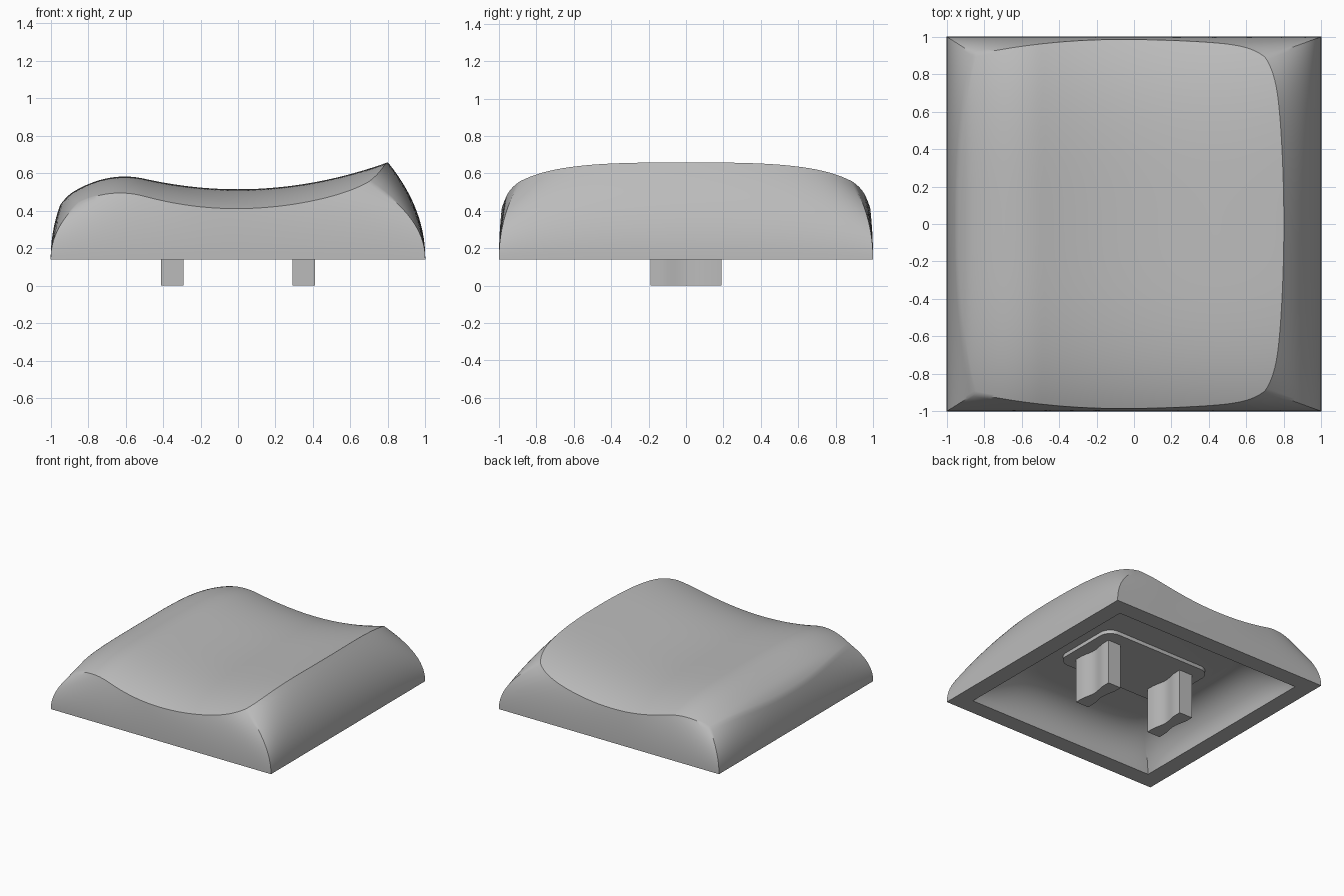
import bpy, bmesh, math

if "Cube" in bpy.data.objects:
    bpy.data.objects.remove(bpy.data.objects["Cube"])

grey = bpy.data.materials.new("plain grey")
grey.use_nodes = True
grey.diffuse_color = (0.5, 0.5, 0.5, 1)
grey.node_tree.nodes["Principled BSDF"].inputs["Base Color"].default_value = grey.diffuse_color

N = 64          # grid cells along each side of the top
RIM_Z = 0.14    # height of the open bottom rim
PAD_Z = 0.37    # underside of the stem pad
CEILING_Z = 0.40


def finish(bm, name):
    bmesh.ops.recalc_face_normals(bm, faces=bm.faces)
    mesh = bpy.data.meshes.new(name)
    bm.to_mesh(mesh)
    bm.free()
    mesh.materials.append(grey)
    obj = bpy.data.objects.new(name, mesh)
    bpy.context.collection.objects.link(obj)
    bpy.ops.object.select_all(action='DESELECT')
    obj.select_set(True)
    bpy.context.view_layer.objects.active = obj
    bpy.ops.object.shade_smooth_by_angle(angle=math.radians(32))
    return obj


def prism(name, outline, z0, z1):
    bm = bmesh.new()
    face = bm.faces.new([bm.verts.new((x, y, z0)) for x, y in outline])
    top = bmesh.ops.extrude_face_region(bm, geom=[face])["geom"]
    moved = [v for v in top if isinstance(v, bmesh.types.BMVert)]
    bmesh.ops.translate(bm, verts=moved, vec=(0, 0, z1 - z0))
    return finish(bm, name)


def dish_height(x, y):
    """Saddle dish that rolls over on the -x side and towards both y ends."""
    roll = 1.3 * max(0, -x - 0.5) ** 2 + 25 * max(0, -x - 0.85) ** 3
    return 0.515 + 0.225 * x * x - roll - 0.11 * y ** 4


def top_point(u, v):
    """Map the unit square onto the bowed outline of the dish."""
    right = 0.80 - 0.05 * v * v - 0.05 * v ** 10
    left = -0.95 + 0.10 * abs(v) ** 2.4
    x = left + (right - left) * (u + 1) / 2
    drop = 0.04 * u * u + 0.055 * u ** 10 if u > 0 else 0.08 * u * u
    y = (0.985 - drop) * v
    return x, y, dish_height(x, y)


# Shell: dished top, curved walls, flat rim and hollow underside
bm = bmesh.new()
steps = [math.sin((2 * i / N - 1) * 1.2) / math.sin(1.2) for i in range(N + 1)]
grid = [[bm.verts.new(top_point(u, v)) for v in steps] for u in steps]
for i in range(N):
    for j in range(N):
        bm.faces.new((grid[i][j], grid[i + 1][j], grid[i + 1][j + 1], grid[i][j + 1]))

border = ([(i, 0) for i in range(N)] + [(N, j) for j in range(N)]
          + [(N - i, N) for i in range(N)] + [(0, N - j) for j in range(N)])
edge = [grid[i][j] for i, j in border]
square = [(steps[i], steps[j]) for i, j in border]


def bridge(a, b):
    for k in range(len(a)):
        n = (k + 1) % len(a)
        bm.faces.new((a[k], a[n], b[n], b[k]))


ring = edge
WALL = 14
for step in range(WALL - 1, -1, -1):
    s = step / WALL
    lean = s ** 2.1
    lower = [bm.verts.new((x + (e.co.x - x) * lean, y + (e.co.y - y) * lean,
                           RIM_Z + (e.co.z - RIM_Z) * s))
             for (x, y), e in zip(square, edge)]
    bridge(ring, lower)
    ring = lower

CAVITY = 10
for step in range(CAVITY + 1):
    a = step / CAVITY * math.pi / 2
    half = 0.60 + 0.26 * math.cos(a)
    z = RIM_Z + (CEILING_Z - RIM_Z) * math.sin(a)
    inner = []
    for x, y in square:
        # corners round off towards the ceiling
        pull = 1 - 0.14 * math.sin(a) * (x * y) ** 4
        inner.append(bm.verts.new((x * half * pull, y * half * pull, z)))
    bridge(ring, inner)
    ring = inner
bm.faces.new(ring)
finish(bm, "cap_shell")

# Rounded pad that carries the stems
pad = []
for k in range(32):
    a = (k + 0.5) / 32 * math.tau
    cx, cy = math.copysign(0.4, math.cos(a)), math.copysign(0.2, math.sin(a))
    pad.append((cx + 0.1 * math.cos(a), cy + 0.1 * math.sin(a)))
prism("stem_pad", pad, PAD_Z, CEILING_Z + 0.02)

# Two stems with waisted long sides
waist = []
for k in range(17):
    y = -0.19 + 0.38 * k / 16
    dip = 0.01 * (1 + math.cos(math.pi * min(1, abs(y) / 0.14)))
    waist.append((0.06 - dip, y))
profile = waist + [(-x, y) for x, y in reversed(waist)]
for side, cx in (("left", 0.35), ("right", -0.35)):
    prism(side + "_stem", [(x + cx, y) for x, y in profile], 0, PAD_Z + 0.01)
